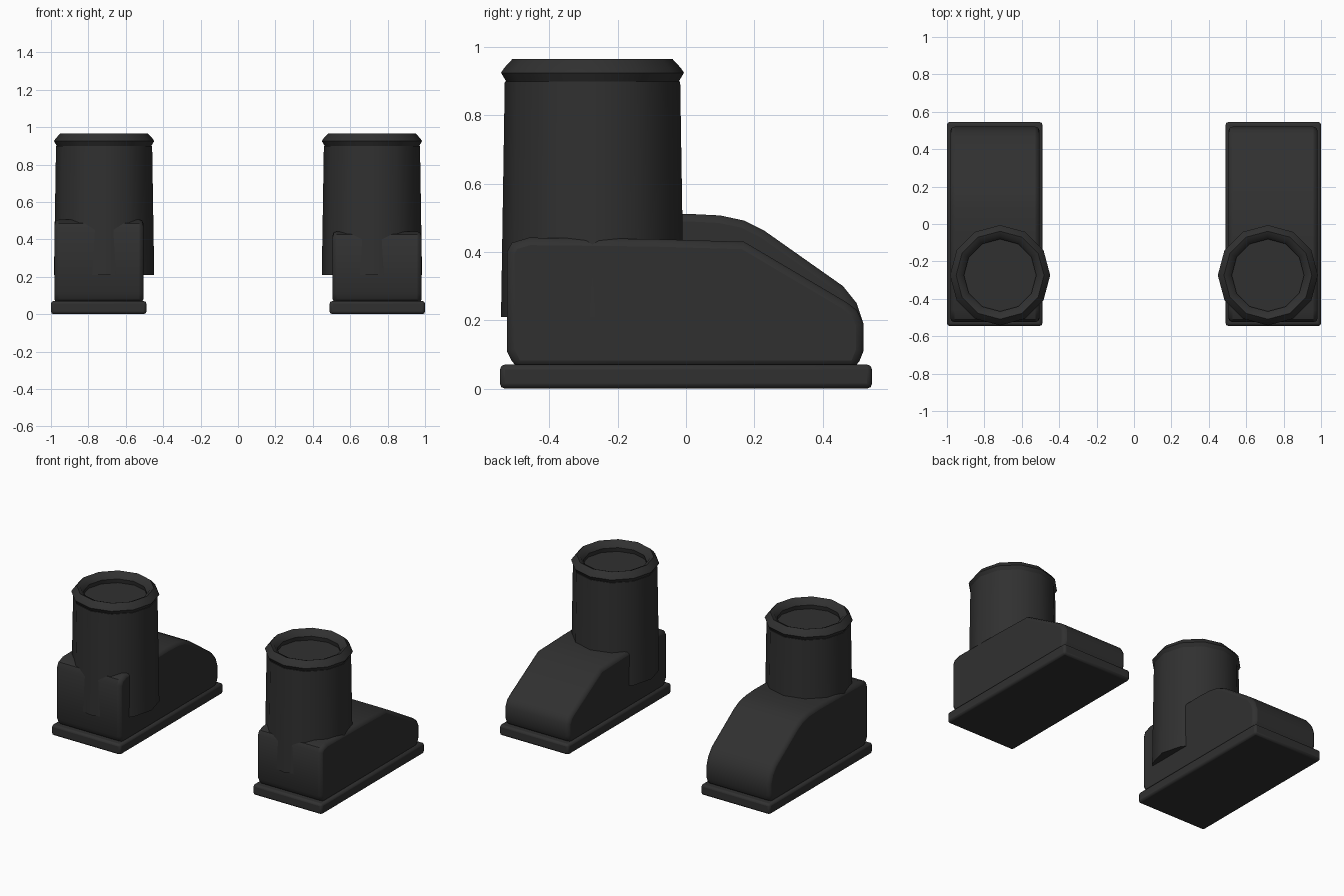
import bpy, bmesh, math

if "Cube" in bpy.data.objects:
    bpy.data.objects.remove(bpy.data.objects["Cube"])

mat = bpy.data.materials.new("charcoal rubber")
mat.diffuse_color = (0.03, 0.03, 0.03, 1)
mat.use_nodes = True
mat.node_tree.nodes["Principled BSDF"].inputs["Base Color"].default_value = mat.diffuse_color


def finish(name, bm, bevel=0.0, segments=2, angle=40):
    bmesh.ops.recalc_face_normals(bm, faces=bm.faces)
    mesh = bpy.data.meshes.new(name)
    bm.to_mesh(mesh)
    bm.free()
    mesh.materials.append(mat)
    ob = bpy.data.objects.new(name, mesh)
    bpy.context.collection.objects.link(ob)
    if bevel:
        mod = ob.modifiers.new("soft edges", 'BEVEL')
        mod.width, mod.segments = bevel, segments
        mod.limit_method, mod.angle_limit = 'ANGLE', math.radians(60)
    bpy.ops.object.select_all(action='DESELECT')
    ob.select_set(True)
    bpy.context.view_layer.objects.active = ob
    bpy.ops.object.shade_smooth_by_angle(angle=math.radians(angle))
    return ob


def extrude_x(name, profile, x0, x1, bevel, segments):
    """Side profile in (y, z) pulled across x."""
    bm = bmesh.new()
    face = bm.faces.new([bm.verts.new((x0, y, z)) for y, z in profile])
    ext = bmesh.ops.extrude_face_region(bm, geom=[face])
    for v in ext["geom"]:
        if isinstance(v, bmesh.types.BMVert):
            v.co.x = x1
    return finish(name, bm, bevel, segments)


def lathe(name, profile, cx, cy, sides=12, closed=False):
    """Profile in (radius, z) turned about a vertical axis."""
    bm = bmesh.new()
    rings = []
    for r, z in profile:
        rings.append([bm.verts.new((cx + r * math.cos(2 * math.pi * i / sides),
                                    cy + r * math.sin(2 * math.pi * i / sides), z))
                      for i in range(sides)])
    pairs = list(zip(rings, rings[1:]))
    if closed:
        pairs.append((rings[-1], rings[0]))
    else:
        bm.faces.new(rings[0])
        bm.faces.new(rings[-1])
    for a, b in pairs:
        for i in range(sides):
            j = (i + 1) % sides
            bm.faces.new((a[i], a[j], b[j], b[i]))
    return finish(name, bm)


# Shared lower outline of the foot, heel side and toe side
heel = [(-0.50, 0.06), (-0.525, 0.11)]
toe = [(0.52, 0.19), (0.52, 0.11), (0.50, 0.06)]
tops = {
    "left": [(-0.525, 0.45), (-0.51, 0.485), (-0.46, 0.505), (0.0, 0.512),
             (0.10, 0.507), (0.17, 0.492), (0.23, 0.462), (0.46, 0.30), (0.50, 0.25)],
    "right": [(-0.525, 0.40), (-0.51, 0.427), (-0.46, 0.442), (-0.10, 0.438),
              (0.17, 0.43), (0.47, 0.253), (0.50, 0.23)],
}

for side, s in (("left", -1), ("right", 1)):
    # Flat sole plate
    extrude_x(side + "_sole", [(-0.545, 0), (0.545, 0), (0.545, 0.07), (-0.545, 0.07)],
              s * 0.49, s * 1.0, 0.014, 2)
    # Sloping foot
    extrude_x(side + "_foot", heel + tops[side] + toe, s * 0.505, s * 0.982, 0.022, 2)
    # Ankle shaft, slightly flared toward the bottom
    lathe(side + "_shaft", [(0.268, 0.21), (0.257, 0.90)], s * 0.716, -0.274)
    # Rolled collar around the opening
    lathe(side + "_collar", [(0.268, 0.925), (0.258, 0.94), (0.235, 0.965), (0.212, 0.955),
                             (0.193, 0.928), (0.20, 0.895), (0.25, 0.895)],
          s * 0.716, -0.274, closed=True)
